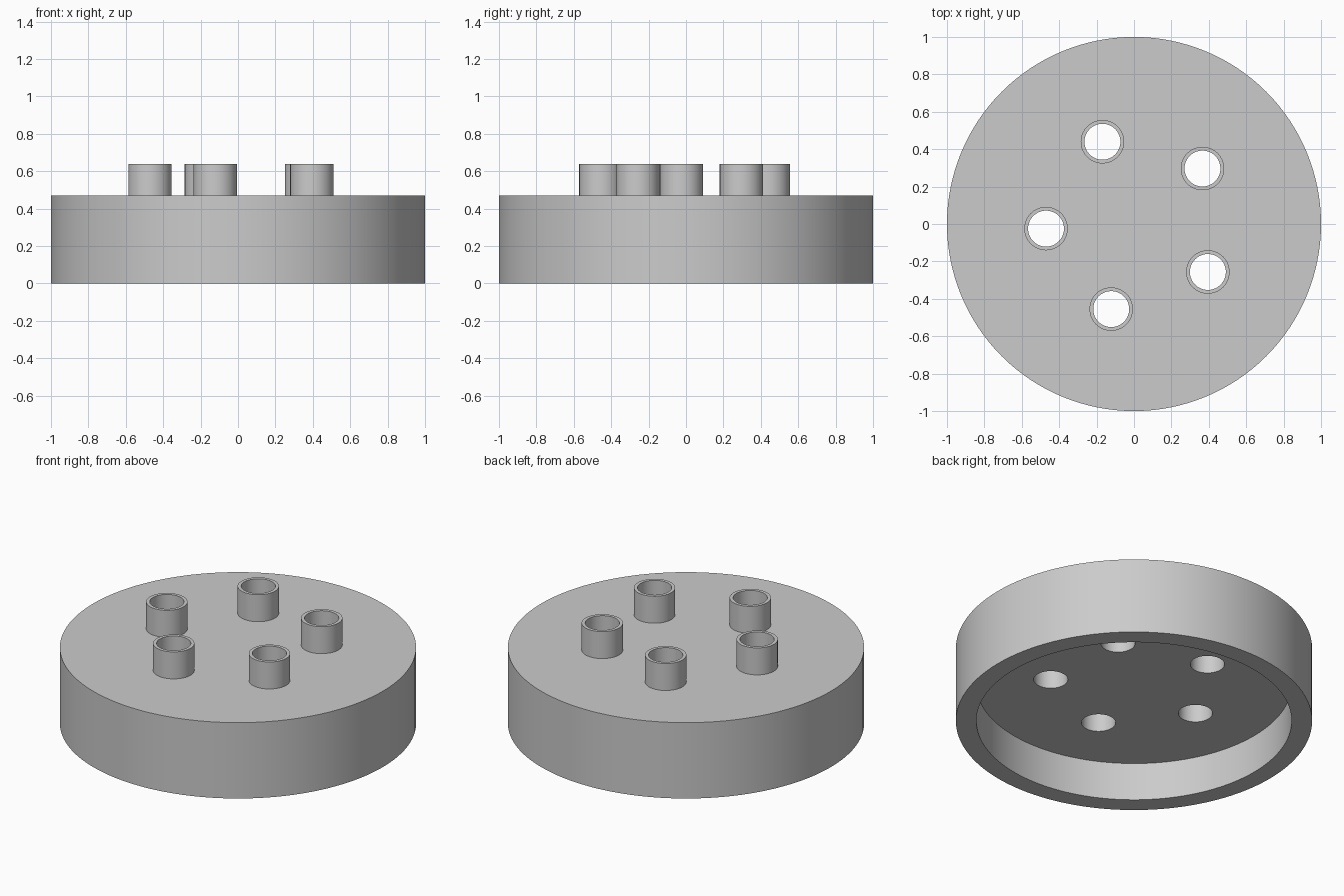
import bpy, bmesh
from math import sin, cos, pi, radians

cube = bpy.data.objects.get("Cube")
if cube:
    bpy.data.objects.remove(cube, do_unlink=True)

BASE_R, INNER_R = 1.0, 0.885
PLATE_BOTTOM, PLATE_TOP, TUBE_TOP = 0.235, 0.47, 0.637
TUBE_R, HOLE_R = 0.116, 0.096
RING_R, RING_START, COUNT = 0.471, radians(39), 5

grey = bpy.data.materials.new("plain grey")
grey.use_nodes = True
colour = (0.6, 0.6, 0.6, 1)
grey.diffuse_color = colour
grey.node_tree.nodes["Principled BSDF"].inputs["Base Color"].default_value = colour

centres = [(RING_R * cos(RING_START + i * 2 * pi / COUNT),
            RING_R * sin(RING_START + i * 2 * pi / COUNT)) for i in range(COUNT)]


def lathe(name, profile, segments, location=(0, 0, 0), closed=False):
    """Spin (radius, z) points about z; open profiles get flat end caps."""
    bm = bmesh.new()
    rings = [[bm.verts.new((r * cos(2 * pi * s / segments),
                            r * sin(2 * pi * s / segments), z))
              for s in range(segments)] for r, z in profile]
    pairs = list(zip(rings, rings[1:]))
    if closed:
        pairs.append((rings[-1], rings[0]))
    else:
        bm.faces.new(rings[0])
        bm.faces.new(rings[-1])
    for a, b in pairs:
        for s in range(segments):
            t = (s + 1) % segments
            bm.faces.new((a[s], a[t], b[t], b[s]))
    bmesh.ops.recalc_face_normals(bm, faces=bm.faces)
    mesh = bpy.data.meshes.new(name)
    bm.to_mesh(mesh)
    bm.free()
    mesh.materials.append(grey)
    obj = bpy.data.objects.new(name, mesh)
    obj.location = location
    bpy.context.collection.objects.link(obj)
    return obj


def activate(obj):
    bpy.ops.object.select_all(action='DESELECT')
    obj.select_set(True)
    bpy.context.view_layer.objects.active = obj


# Round cap, hollow underneath
cap = lathe("cap_body", [(INNER_R, PLATE_BOTTOM), (INNER_R, 0),
                         (BASE_R, 0), (BASE_R, PLATE_TOP)], 128)

# Holes through the plate
for x, y in centres:
    cutter = lathe("hole_cutter", [(HOLE_R, 0.1), (HOLE_R, 0.8)], 64, (x, y, 0))
    cutter.hide_render = True
    cut = cap.modifiers.new("hole", 'BOOLEAN')
    cut.operation = 'DIFFERENCE'
    cut.solver = 'EXACT'
    cut.object = cutter
    activate(cap)
    bpy.ops.object.modifier_apply(modifier=cut.name)
    bpy.data.objects.remove(cutter, do_unlink=True)

# Open tubes standing over the holes
tubes = [lathe(f"tube_{i + 1}", [(HOLE_R, PLATE_TOP), (TUBE_R, PLATE_TOP),
                                 (TUBE_R, TUBE_TOP), (HOLE_R, TUBE_TOP)],
               64, (x, y, 0), closed=True)
         for i, (x, y) in enumerate(centres)]

for obj in [cap] + tubes:
    activate(obj)
    bpy.ops.object.shade_smooth_by_angle(angle=radians(30))
